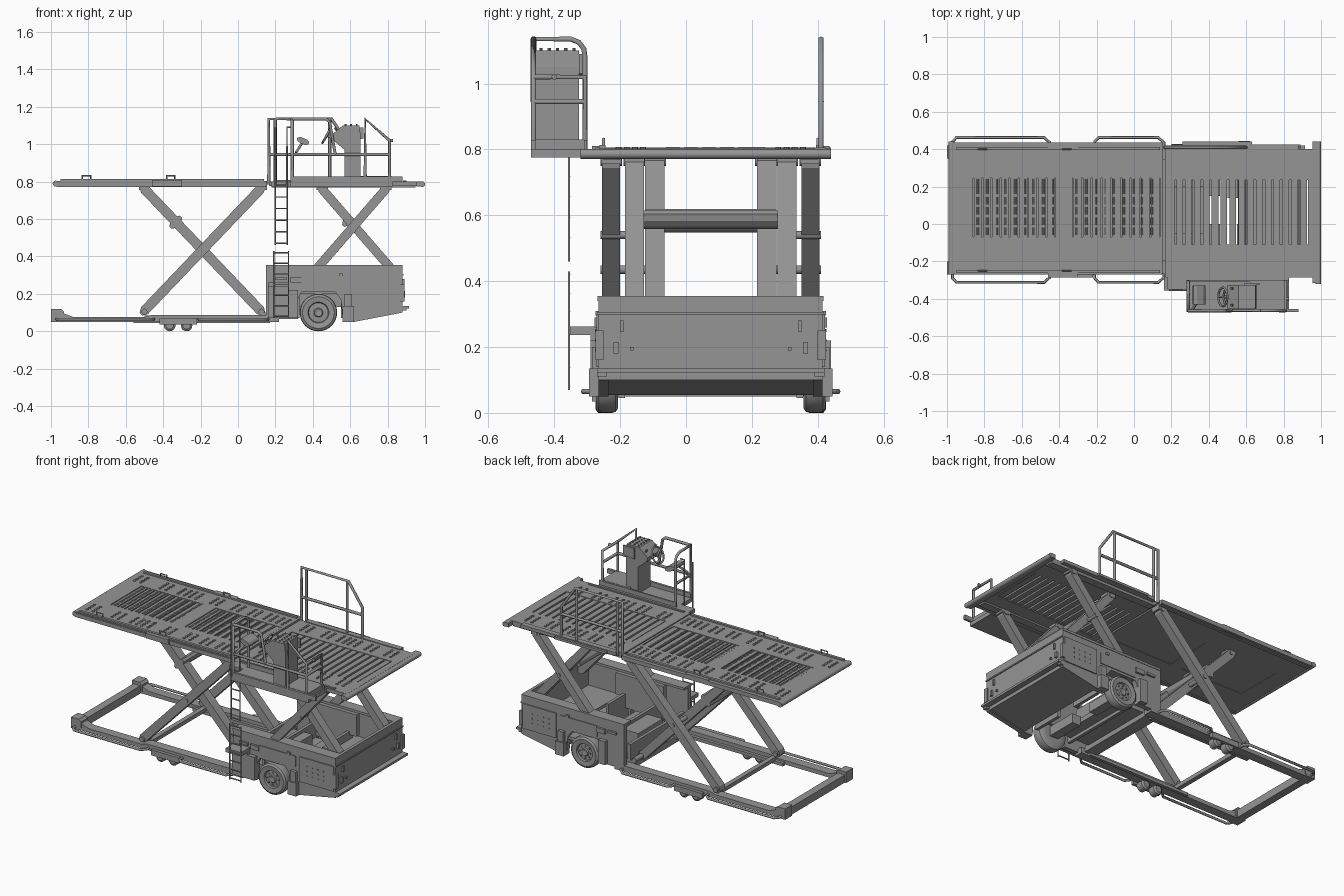
import bpy, bmesh, math
from mathutils import Vector, Matrix

if "Cube" in bpy.data.objects:
    bpy.data.objects.remove(bpy.data.objects["Cube"])

YC = 0.075                                  # centre line of the vehicle
def m(y): return 2 * YC - y                 # mirrored y

paint = bpy.data.materials.new('dark_grey_paint')
paint.diffuse_color = (.3, .3, .3, 1)
paint.use_nodes = True
paint.node_tree.nodes["Principled BSDF"].inputs["Base Color"].default_value = paint.diffuse_color

def finish(name, bm, smooth=False):
    bmesh.ops.recalc_face_normals(bm, faces=bm.faces)
    me = bpy.data.meshes.new(name)
    bm.to_mesh(me); bm.free()
    me.materials.append(paint)
    ob = bpy.data.objects.new(name, me)
    bpy.context.collection.objects.link(ob)
    if smooth:
        bpy.ops.object.select_all(action='DESELECT')
        ob.select_set(True); bpy.context.view_layer.objects.active = ob
        bpy.ops.object.shade_smooth_by_angle(angle=math.radians(35))
    return ob

def add_box(bm, x0, x1, y0, y1, z0, z1):
    mat = Matrix.Translation(((x0+x1)/2, (y0+y1)/2, (z0+z1)/2)) @ Matrix.Diagonal((x1-x0, y1-y0, z1-z0, 1))
    bmesh.ops.create_cube(bm, size=1, matrix=mat)

def boxes(name, *bs, mirror=False):
    bm = bmesh.new()
    for b in bs:
        add_box(bm, *b)
        if mirror: add_box(bm, b[0], b[1], m(b[3]), m(b[2]), b[4], b[5])
    return finish(name, bm)

def add_cyl(bm, p, q, r, n=12):
    p, q = Vector(p), Vector(q); d = q - p
    mat = Matrix.Translation((p+q)/2) @ d.to_track_quat('Z', 'Y').to_matrix().to_4x4()
    bmesh.ops.create_cone(bm, cap_ends=True, segments=n, radius1=r, radius2=r, depth=d.length, matrix=mat)

def cyls(name, *cs, n=12):
    bm = bmesh.new()
    for p, q, r in cs: add_cyl(bm, p, q, r, n)
    return finish(name, bm, True)

def prism(name, pts, *spans):
    """x-z outline extruded over each y span"""
    bm = bmesh.new()
    for y0, y1 in spans:
        f = bm.faces.new([bm.verts.new((x, y0, z)) for x, z in pts])
        g = bmesh.ops.extrude_face_region(bm, geom=[f])
        bmesh.ops.translate(bm, vec=(0, y1-y0, 0), verts=[v for v in g['geom'] if isinstance(v, bmesh.types.BMVert)])
        bm.faces.new([v for v in f.verts]) if not f.is_valid else None
    return finish(name, bm)

def tubes(name, r, *paths):
    cu = bpy.data.curves.new(name, 'CURVE'); cu.dimensions = '3D'
    cu.bevel_depth = r; cu.bevel_resolution = 1; cu.use_fill_caps = True
    cu.materials.append(paint)
    for pts in paths:
        s = cu.splines.new('POLY'); s.points.add(len(pts)-1)
        for a, b in zip(s.points, pts): a.co = (*b, 1)
    ob = bpy.data.objects.new(name, cu); bpy.context.collection.objects.link(ob)
    bpy.ops.object.select_all(action='DESELECT')
    ob.select_set(True); bpy.context.view_layer.objects.active = ob
    bpy.ops.object.convert(target='MESH')

def lathe(name, prof, c, n=32):
    """(radius, y) profile spun about the y axis through c"""
    bm = bmesh.new()
    vs = [bm.verts.new((c[0]+r, c[1]+y, c[2])) for r, y in prof]
    es = [bm.edges.new(e) for e in zip(vs, vs[1:])]
    bmesh.ops.spin(bm, geom=vs+es, cent=c, axis=(0, 1, 0), angle=2*math.pi, steps=n)
    bmesh.ops.remove_doubles(bm, verts=bm.verts, dist=1e-5)
    return finish(name, bm, True)

def arm(name, a, b, w, *spans):
    a, b = Vector(a), Vector(b); d = (b-a).normalized(); n = Vector((-d.y, d.x))*w/2; e = d*w*.5
    prism(name, [a+n, a-e+n*.4, a-e-n*.4, a-n, b-n, b+e-n*.4, b+e+n*.4, b+n], *spans)

def both(y0, y1): return (y0, y1), (m(y1), m(y0))

# ---- lower rear frame
prism('lower_side_rail', [(-.99, .05), (.22, .05), (.22, .088), (-.46, .088), (-.5, .076), (-.88, .076), (-.93, .095), (-.99, .095)], *both(-.265, -.205))
prism('frame_end_block', [(-1, .05), (-.945, .05), (-.93, .065), (-.93, .105), (-.945, .12), (-1, .12)], *both(-.27, -.2))
boxes('frame_cross_beam', (-.99, -.94, -.2, .35, .05, .1), (.12, .2, -.2, .35, .06, .1), (-.5, -.47, -.2, .35, .06, .085))
boxes('arm_track', (-.56, .17, -.205, -.185, .045, .065), mirror=True)
paths = []
for s in (0, 1):
    f = m if s else (lambda y: y)
    for x0, x1 in ((-.97, -.45), (-.21, .16)):
        paths.append([(x0, f(-.265), .065), (x0, f(-.29), .065), (x0+.02, f(-.312), .065), (x1-.03, f(-.312), .065), (x1, f(-.285), .065), (x1, f(-.265), .065)])
tubes('frame_side_bumper', .008, *paths)
boxes('bogie_bracket', (-.42, -.22, -.285, -.265, .035, .07), mirror=True)
for x in (-.365, -.275):
    for y in (-.245, m(-.245)):
        lathe('bogie_wheel', [(0, -.03), (.02, -.03), (.031, -.022), (.031, .022), (.02, .03), (0, .03)], (x, y, .031), 20)

# ---- chassis: shaped side walls, ends, floors and ledges
side = [(.15, .35), (.88, .35), (.88, .10), (.62, .05), (.56, .06), (.55, .17), (.52, .21), (.34, .21), (.32, .17), (.32, .065), (.15, .065)]
prism('chassis_side_wall', side, *both(-.265, -.235))
boxes('chassis_end_wall', (.86, .88, -.265, .415, .1, .355), (.15, .17, -.2, .35, .065, .2))
prism('chassis_nose_floor', [(.62, .055), (.88, .105), (.88, .13), (.62, .09)], (-.26, .41))
boxes('chassis_inner_floor', (.5, .86, .14, .41, .15, .17), (.63, .86, -.24, .14, .15, .17), (.16, .4, -.17, .32, .09, .12))
boxes('axle_beam', (.4, .46, -.2, 0, .07, .13), (.4, .46, .15, .35, .07, .13), (.31, .33, -.2, .35, .07, .22), (.55, .57, -.2, 0, .07, .22), (.55, .57, .14, .35, .07, .22))
boxes('wheel_well', (.31, .57, -.235, -.175, .21, .23), (.31, .57, -.185, -.17, .13, .23), mirror=True)
boxes('chassis_top_ledge', (.15, .88, -.268, -.195, .34, .355), (.28, .62, -.2, -.17, .2, .34), mirror=True)
boxes('engine_block', (.2, .39, -.05, .2, .12, .2))
boxes('front_bumper', (.88, .915, -.27, .42, .122, .136), (.88, .886, -.268, .418, .298, .306))
boxes('front_lamp', (.88, .893, -.22, -.205, .18, .215), (.88, .893, -.17, -.16, .19, .2), (.88, .89, -.2, -.19, .245, .28), mirror=True)
boxes('side_access_panel', (.63, .87, -.272, -.264, .14, .30), (.34, .6, -.27, -.264, .225, .295), (.87, .89, -.275, -.25, .16, .25), mirror=True)
boxes('side_handle', (.2, .26, -.278, -.264, .275, .29), (.28, .34, -.278, -.264, .26, .29), (.54, .56, -.275, -.264, .295, .31), (.88, .9, -.27, -.24, .11, .135), mirror=True)
boxes('stabiliser_pad', (.56, .62, -.295, -.235, .05, .135), (.57, .61, -.285, -.26, .13, .2), (.27, .32, -.29, -.235, .07, .22), mirror=True)
boxes('boarding_step', (.16, .27, -.355, -.265, .237, .262), (.16, .27, -.29, -.265, .07, .25))
cyls('vent_dot', *[((x, y, z), (x, y+.004, z), .004) for y in (-.276, .422) for x in (.68, .72, .76, .8) for z in (.19, .22, .25)], n=6)

# ---- road wheels
tyre = [(0, -.02), (.02, -.026), (.025, -.02), (.052, -.018), (.056, -.03), (.085, -.034), (.097, -.026), (.1, -.012), (.1, .012), (.097, .026), (.085, .034), (.05, .034), (0, .03)]
for y, s in ((-.24, 1), (m(-.24), -1)):
    lathe('road_wheel', [(r, t*s) for r, t in tyre], (.43, y, .1), 40)
    cyls('wheel_nut', *[((.43+.038*math.cos(a), y-.025*s, .1+.038*math.sin(a)), (.43+.038*math.cos(a), y-.01*s, .1+.038*math.sin(a)), .005) for a in [k*math.pi/4 for k in range(8)]], n=6)

# ---- scissor lifts
arm('main_arm_outer', (-.5, .11), (.12, .76), .052, *both(-.255, -.2))
arm('main_arm_inner', (-.5, .76), (.12, .11), .052, *both(-.125, -.065))
arm('front_arm_outer', (.4, .31), (.79, .76), .048, *both(-.255, -.2))
arm('front_arm_inner', (.45, .76), (.84, .31), .048, *both(-.185, -.128))
pins = [(-.19, -.26, -.065, .435, .013), (.62, -.26, -.128, .54, .012), (-.5, -.265, -.19, .105, .016), (.125, -.2, -.06, .105, .016),
        (-.5, -.13, -.06, .765, .016), (.125, -.26, -.195, .765, .016), (.79, -.26, -.195, .765, .016), (.45, -.19, -.125, .765, .016)]
cyls('scissor_pin', *[((x, g(a), z), (x, g(b), z), r) for x, a, b, z, r in pins for g in (lambda y: y, m)])
arm('arm_cross_beam', (-.345, .57), (-.32, .596), .045, (-.125, .275))
arm('arm_cross_beam_front', (.575, .578), (.59, .595), .038, (-.128, .278))
boxes('deck_pivot_lug', *[(x-.03, x+.03, y, y+.06, .755, .78) for x, y in ((-.5, -.126), (.125, -.256), (.79, -.256), (.45, -.186))], mirror=True)

# ---- decks: frame plates with slatted windows
def deck(name, x0, x1, y0, y1, z0, z1, wins, wy0, wy1, step, fill, pan):
    bs = [(x0, x1, y0, wy0, z0, z1), (x0, x1, wy1, y1, z0, z1)]
    xs = [x0] + [v for w in wins for v in w] + [x1]
    bs += [(xs[i], xs[i+1], wy0, wy1, z0, z1) for i in range(0, len(xs), 2)]
    for a, b in wins:
        n = round((b-a)/step); d = (b-a)/n
        bs += [(a+i*d+d*(1-fill)/2, a+(i+1)*d-d*(1-fill)/2, wy0, wy1, z0+.004, z1-.003) for i in range(n)]
        if pan: bs.append((a, b, wy0, wy1, z0+.003, z0+.009))
    boxes(name, *bs)
deck('main_deck', -.975, .155, -.265, .435, .778, .804, [(-.86, -.42), (-.33, .14)], -.07, .245, .05, .84, True)
deck('front_deck', .165, .975, -.285, .40, .778, .801, [(.22, .93)], -.11, .235, .0475, .74, False)
boxes('main_deck_skirt', (-.97, .15, -.27, -.25, .772, .798), (-.46, -.3, -.28, -.25, .775, .8), mirror=True)
boxes('main_deck_edge_guide', (-.95, .14, -.262, -.245, .8, .813), (-.46, -.3, -.285, -.26, .79, .81), mirror=True)
boxes('front_deck_edge_guide', (.2, .88, .39, .425, .785, .806), (.2, .88, -.275, -.262, .8, .808), (.26, .63, .40, .44, .785, .8))
boxes('front_deck_beam', (.18, .95, -.25, -.2, .768, .78), mirror=True)
cyls('deck_end_roller', ((-.975, -.27, .79), (-.975, .44, .79), .016), ((.985, -.32, .786), (.985, .44, .786), .015))
boxes('front_end_lip', (.955, .985, -.315, .44, .773, .8))
# conveyor rollers on the main deck slats
cyls('conveyor_roller', *[((x, y, .8), (x, y+.04, .8), .007) for x in [-.835+.05*i for i in range(9)]+[-.305+.05*i for i in range(9)] for y in (-.06, -.005, .05, .105, .16, .2)], n=8)
# transfer balls in clusters along both edges
bm = bmesh.new()
for z, xs in ((.804, (-.91, -.73, -.6, -.52, -.37, -.22, -.1, .01, .1)), (.801, (.27, .42, .53, .61, .73, .87))):
    for x in xs:
        for dx in (-.022, .022):
            for y in (-.205, -.18, -.155, -.13, .28, .305, .33, .355):
                add_cyl(bm, (x+dx, y, z-.002), (x+dx, y, z+.004), .009, 8)
finish('transfer_balls', bm)
tubes('cargo_stop', .005, *[[(x-.022, y, .80), (x-.022, y, .832), (x+.022, y, .832), (x+.022, y, .80)] for x in (-.81, -.36) for y in (-.25, m(-.25))])

# ---- operator platform
boxes('operator_platform', (.28, .83, -.47, -.285, .775, .8), (.285, .88, -.47, -.455, .8, .828), (.28, .83, -.31, -.3, .8, .828), (.18, .28, -.35, -.27, .775, .8), (.62, .82, -.455, -.31, .8, .83))
prism('control_console', [(.57, .8), (.655, .8), (.655, 1.05), (.65, 1.1), (.56, 1.1), (.5, 1.05), (.51, 1.02), (.57, .97)], (-.455, -.325))
prism('console_side_pod', [(.59, 1.02), (.67, 1.03), (.67, 1.09), (.59, 1.09)], (-.325, -.315))
cyls('console_knob', *[((x, y, 1.095), (x, y, 1.108), .005) for x in (.575, .605, .635) for y in (-.44, -.415, -.39, -.365, -.34)], *[((.53, y, 1.07), (.518, y, 1.09), .006) for y in (-.435, -.345)], n=8)
cyls('steering_column', ((.53, -.39, 1.02), (.475, -.39, 1.05), .008))
ring = [Vector((.475, -.39, 1.05)) + .05*(math.cos(a)*Vector((0, 1, 0)) + math.sin(a)*Vector((.48, 0, .88))) for a in [k*math.pi/12 for k in range(25)]]
tubes('steering_wheel', .006, ring, *[[ring[k], (.478, -.39, 1.048)] for k in (2, 10, 18)])
arm('monitor_head', (.33, 1.025), (.365, 1.01), .03, (-.43, -.33))
cyls('monitor_stalk', ((.345, -.41, 1.01), (.31, -.46, .955), .007))

# ---- railings
Y0, Y1 = -.463, -.307
tubes('operator_railing', .009,
      [(.29, Y0, .8), (.29, Y0, 1.135), (.29, -.35, 1.135), (.29, -.325, 1.125), (.29, -.31, 1.105), (.29, Y1, 1.08), (.29, Y1, .8)],
      [(.29, Y0, 1.135), (.47, Y0, 1.135), (.49, Y0, 1.12), (.52, Y0, .945)], [(.29, Y1, .945), (.29, Y0, .945), (.81, Y0, .945)],
      [(.68, Y0, .8), (.68, Y0, 1.135), (.81, Y0, 1.02), (.81, Y0, .8)], [(.81, Y0, 1.02), (.81, Y1, 1.02), (.81, Y1, .8)],
      [(.81, Y0, .945), (.81, Y1, .945)], [(.81, -.4, 1.02), (.83, -.4, 1.02)])
tubes('far_side_railing', .009,
      [(.165, .41, .785), (.165, .41, 1.135), (.5, .41, 1.135), (.6, .41, .99), (.6, .41, .785)],
      [(.165, .41, .945), (.6, .41, .945)], [(.2, .41, .785), (.2, .41, 1.135)], [(.49, .41, .785), (.49, .41, 1.135)])

# ---- ladders
def ladder(name, x0, x1, y, z0, z1, n):
    tubes(name, .004, [(x0, y, z0), (x0, y, z1)], [(x1, y, z0), (x1, y, z1)],
          *[[(x0, y, z0+.01+i*(z1-z0-.02)/(n-1)), (x1, y, z0+.01+i*(z1-z0-.02)/(n-1))] for i in range(n)])
ladder('upper_ladder', .2, .262, -.355, .46, .79, 6)
ladder('lower_ladder', .19, .27, -.355, .07, .43, 7)
tubes('ladder_grab_rail', .005, [(.2, -.355, .78), (.2, -.355, 1.09)], [(.262, -.355, .78), (.262, -.355, 1.09), (.29, -.355, 1.09)])
